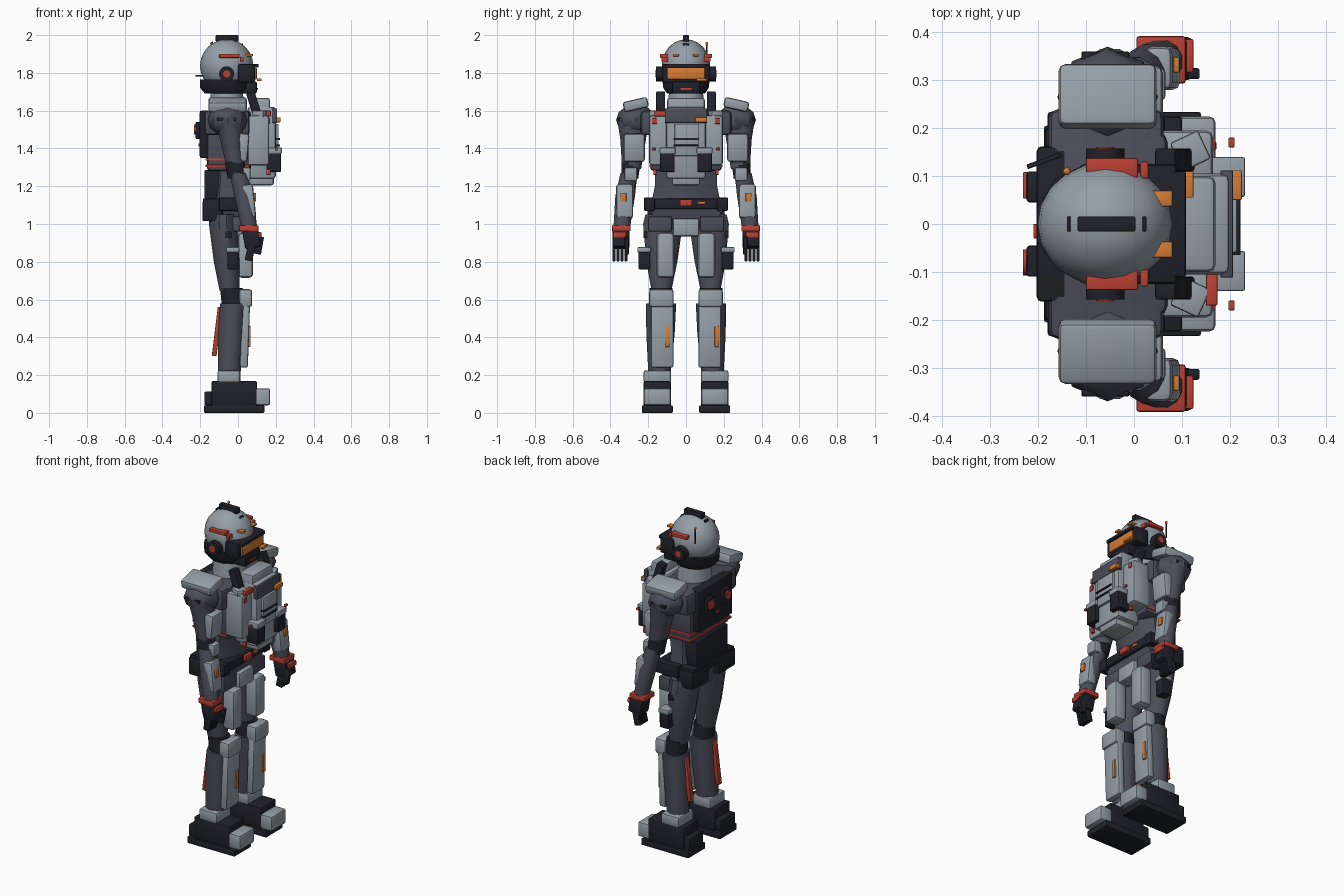
import bpy, bmesh, math
from mathutils import Matrix, Vector

if "Cube" in bpy.data.objects:
    bpy.data.objects.remove(bpy.data.objects["Cube"])


def material(name, rgb):
    m = bpy.data.materials.new(name)
    m.use_nodes = True
    m.diffuse_color = (*rgb, 1)
    m.node_tree.nodes["Principled BSDF"].inputs["Base Color"].default_value = (*rgb, 1)
    return m


LIGHT = material("light_grey", (0.30, 0.35, 0.39))
GREY = material("slate_grey", (0.072, 0.075, 0.1))
DARK = material("near_black", (0.015, 0.016, 0.023))
RED = material("red", (0.50, 0.052, 0.033))
ORANGE = material("orange", (0.66, 0.20, 0.035))


def finish(bm, name, mat, pair):
    """Make the object, or a left and a right copy of it."""
    bmesh.ops.recalc_face_normals(bm, faces=bm.faces)
    for f in bm.faces:
        f.smooth = True
    for e in bm.edges:
        e.smooth = e.calc_face_angle(0) < math.radians(35)
    for prefix in (("left_", "right_") if pair else ("",)):
        if prefix == "right_":
            bm.transform(Matrix.Scale(-1, 4, (0, 1, 0)))
            bmesh.ops.reverse_faces(bm, faces=bm.faces)
        mesh = bpy.data.meshes.new(prefix + name)
        bm.to_mesh(mesh)
        mesh.materials.append(mat)
        bpy.context.collection.objects.link(bpy.data.objects.new(prefix + name, mesh))
    bm.free()


def box(name, mat, x, y, z, pair=False, bevel=0.006, turn=0, axis="Y"):
    """Bevelled box from x, y and z ranges, turned about its own centre."""
    bm = bmesh.new()
    size = [b - a for a, b in (x, y, z)]
    mid = Vector([(a + b) / 2 for a, b in (x, y, z)])
    bmesh.ops.create_cube(bm, size=1, matrix=Matrix.Diagonal((*size, 1)))
    width = min(bevel, min(size) * 0.25)
    bmesh.ops.bevel(bm, geom=bm.edges[:], offset=width, segments=2, profile=0.5, affect="EDGES")
    bm.transform(Matrix.Translation(mid) @ Matrix.Rotation(math.radians(turn), 4, axis))
    finish(bm, name, mat, pair)


def loft(name, mat, rings, sides=12, pair=False):
    """Closed tube through rings of (z, x, y, half depth, half width)."""
    bm = bmesh.new()
    grow = 1 / math.cos(math.pi / sides)
    loops = []
    for z, x, y, rx, ry in rings:
        angles = [(i + 0.5) * math.tau / sides for i in range(sides)]
        loops.append([bm.verts.new((x + rx * grow * math.cos(a), y + ry * grow * math.sin(a), z))
                      for a in angles])
    for low, high in zip(loops, loops[1:]):
        for i in range(sides):
            j = (i + 1) % sides
            bm.faces.new((low[i], low[j], high[j], high[i]))
    bm.faces.new(loops[0])
    bm.faces.new(loops[-1])
    finish(bm, name, mat, pair)


def ball(name, mat, centre, radii, u=20, v=12, pair=False):
    bm = bmesh.new()
    bmesh.ops.create_uvsphere(bm, u_segments=u, v_segments=v, radius=1)
    bm.transform(Matrix.Translation(centre) @ Matrix.Diagonal((*radii, 1)))
    finish(bm, name, mat, pair)


def disc(name, mat, centre, radius, depth, axis, pair=False):
    bm = bmesh.new()
    bmesh.ops.create_cone(bm, cap_ends=True, segments=16, radius1=radius, radius2=radius, depth=depth)
    bm.transform(Matrix.Translation(centre) @ Matrix.Rotation(math.pi / 2, 4, axis))
    finish(bm, name, mat, pair)


# Boots
box("boot_sole", DARK, (-.18, .14), (.07, .234), (0, .04), True)
box("boot_body", DARK, (-.14, .10), (.08, .224), (.035, .168), True)
box("boot_heel", DARK, (-.178, -.12), (.085, .22), (.04, .112), True)
box("toe_cap", LIGHT, (.09, .17), (.08, .224), (.04, .13), True, .012)
box("ankle_cuff", LIGHT, (-.108, .012), (.08, .224), (.16, .225), True, .01)

# Lower legs
loft("shin", GREY, [(.22, -.045, .14, .06, .06), (.42, -.035, .135, .07, .075),
                    (.58, -.025, .132, .07, .08)], pair=True)
box("shin_plate", LIGHT, (.015, .058), (.065, .185), (.24, .575), True, .015, 2)
for side, y in (("left", .163), ("right", -.098)):
    box(side + "_shin_strip", ORANGE, (.05, .066), (y - .011, y + .011), (.35, .46), bevel=.002)
box("calf_strip", RED, (-.123, -.098), (.12, .15), (.3, .56), True, .004, 7)
loft("knee_joint", DARK, [(.56, -.025, .132, .06, .066), (.66, -.035, .132, .06, .06)], pair=True)
box("knee_pad", LIGHT, (.005, .075), (.065, .195), (.56, .655), True, .015)

# Thighs
loft("thigh", GREY, [(.645, -.045, .13, .052, .052), (.8, -.06, .128, .068, .082),
                     (1.0, -.08, .122, .074, .105), (1.05, -.08, .115, .07, .1)], pair=True)
box("thigh_plate", LIGHT, (0, .08), (.062, .155), (.715, .955), True, .02)
box("thigh_pouch", DARK, (-.055, .002), (.19, .252), (.76, .865), True)
box("thigh_pouch_flap", LIGHT, (-.062, .008), (.185, .258), (.85, .878), True)
box("thigh_clip", DARK, (-.07, -.035), (.19, .225), (.925, .96), True, .003)

# Pelvis and belt
loft("pelvis", GREY, [(.97, -.06, 0, .08, .15), (1.09, -.06, 0, .105, .195)], 4)
box("crotch_plate", LIGHT, (-.02, .06), (-.07, .07), (.935, 1.03), bevel=.012)
box("hip_plate", GREY, (-.03, .045), (.075, .2), (.96, 1.04), True)
box("belt", DARK, (-.185, .06), (-.2, .2), (1.08, 1.135))
box("belt_side_pouch", DARK, (-.1, .065), (.165, .222), (1.07, 1.14), True)
box("belt_back_pouch", DARK, (-.188, -.08), (.05, .205), (1.015, 1.12), True)
box("belt_buckle", RED, (.055, .078), (-.032, .032), (1.095, 1.13), bevel=.003)
box("belt_tag", ORANGE, (.058, .068), (.062, .1), (1.104, 1.12), bevel=.002)

# Torso
loft("abdomen", GREY, [(1.1, -.06, 0, .1, .185), (1.2, -.055, 0, .095, .165),
                       (1.34, -.045, 0, .11, .165)], 8)
box("lower_back_plate", DARK, (-.178, -.08), (-.15, .15), (1.13, 1.285))
box("torso", GREY, (-.165, .07), (-.19, .19), (1.28, 1.6), bevel=.02)
box("shoulder_yoke", GREY, (-.178, .062), (-.24, .24), (1.47, 1.6), bevel=.02)
for i, z in enumerate((1.302, 1.335)):
    box("waist_stripe_%d" % (i + 1), RED, (-.172, .06 - i * .04), (-.194, .194), (z, z + .012), bevel=.002)
box("chest_side", LIGHT, (.05, .165), (.085, .195), (1.31, 1.575), True, .015)
box("chest_wing", LIGHT, (.085, .15), (.12, .185), (1.56, 1.6), True, .006, 25, "Z")
box("chest_core", LIGHT, (.05, .2), (-.105, .105), (1.24, 1.62), bevel=.015)
box("chest_collar", LIGHT, (.075, .17), (-.1, .1), (1.56, 1.668), bevel=.015)
box("chest_upper_panel", GREY, (.18, .207), (-.112, .112), (1.535, 1.612), bevel=.004)
box("chest_ridge", LIGHT, (.18, .215), (-.06, .07), (1.36, 1.53), bevel=.005)
box("belly_plate", LIGHT, (.06, .19), (-.075, .075), (1.205, 1.3), bevel=.012)
for i, z in enumerate((1.41, 1.445)):
    box("chest_vent_%d" % (i + 1), DARK, (.2, .222), (-.065, .065), (z, z + .01), bevel=.002)
box("chest_badge", ORANGE, (.2, .225), (.05, .112), (1.538, 1.565), bevel=.003)
box("chest_tab", RED, (.15, .174), (-.17, -.1), (1.57, 1.6), bevel=.003)
box("chest_side_light", RED, (.15, .17), (.153, .18), (1.53, 1.56), True, .003)
box("chest_hook", RED, (.15, .172), (.155, .172), (1.26, 1.29), True, .003)
box("chest_pouch", DARK, (.15, .228), (.06, .137), (1.275, 1.38), True)
box("chest_pouch_flap", LIGHT, (.15, .232), (.056, .14), (1.372, 1.405), True)
box("pouch_light", RED, (.197, .21), (.16, .18), (1.39, 1.404), True, .002)
box("harness_strap", DARK, (.062, .108), (.11, .158), (1.565, 1.7), True, .006, -18)

# Backpack
box("backpack", DARK, (-.203, -.13), (-.162, .162), (1.35, 1.6), bevel=.01)
box("backpack_port", DARK, (-.224, -.19), (.045, .11), (1.45, 1.54), True)
disc("backpack_dial", RED, (-.222, -.08, 1.5), .027, .02, "Y")
box("backpack_switch", RED, (-.232, -.21), (.053, .108), (1.475, 1.525), bevel=.003)
box("backpack_tag", RED, (-.21, -.19), (-.03, .0), (1.41, 1.425), bevel=.002)

# Shoulders and arms
ball("shoulder_joint", GREY, (-.055, .265, 1.55), (.105, .105, .085), 8, 6, True)
box("shoulder_pad", LIGHT, (-.157, .047), (.2, .332), (1.605, 1.66), True, .015, -13, "X")
box("shoulder_trim", DARK, (-.11, -.01), (.325, .36), (1.545, 1.565), True, .004)
loft("upper_arm", GREY, [(1.29, -.01, .288, .048, .05), (1.45, -.035, .28, .06, .068),
                         (1.56, -.05, .28, .076, .085)], pair=True)
box("upper_arm_plate", LIGHT, (-.01, .055), (.218, .33), (1.33, 1.48), True, .015, 5)
loft("elbow", DARK, [(1.24, -.005, .298, .05, .045), (1.33, -.018, .29, .052, .05)], pair=True)
box("elbow_pad", LIGHT, (0, .066), (.258, .325), (1.228, 1.3), True, .01)
loft("forearm", GREY, [(.98, .06, .34, .042, .044), (1.15, .03, .322, .05, .052),
                       (1.27, 0, .302, .045, .045)], pair=True)
box("forearm_plate", LIGHT, (.03, .088), (.28, .37), (1.03, 1.21), True, .015, -6)
box("forearm_light", ORANGE, (.075, .095), (.316, .348), (1.118, 1.165), True, .003)

# Hands
box("wrist_band", RED, (.005, .108), (.293, .392), (.962, .993), True)
box("palm", DARK, (.03, .115), (.3, .39), (.872, .97), True, .01, -10)
box("knuckle_plate", RED, (.1, .124), (.316, .386), (.928, .958), True, .004)
for i in range(4):
    y = .31 + i * .021
    box("finger_%d" % (i + 1), DARK, (.045, .085), (y, y + .016), (.805, .9), True, .004, 12)
box("thumb", DARK, (.09, .13), (.302, .325), (.84, .935), True, .005, 10)

# Helmet
loft("neck", LIGHT, [(1.58, -.055, 0, .095, .1), (1.7, -.06, 0, .085, .09)], 16)
ball("helmet", LIGHT, (-.06, 0, 1.838), (.141, .128, .14))
loft("helmet_jaw", DARK, [(1.69, -.065, 0, .11, .1), (1.72, -.065, 0, .135, .12),
                          (1.765, -.065, 0, .137, .126)], 12)
box("helmet_crest", DARK, (-.118, .003), (-.016, .016), (1.965, 2.0), bevel=.004)
box("crest_clip_front", DARK, (.018, .026), (-.016, .016), (1.93, 1.955), bevel=.002)
box("crest_clip_back", DARK, (-.14, -.132), (-.016, .016), (1.945, 1.965), bevel=.002)
disc("ear_cup", DARK, (-.06, .135, 1.795), .04, .045, "X", True)
disc("ear_light", RED, (-.06, .155, 1.795), .019, .012, "X", True)
box("temple_bar", RED, (-.1, .008), (.095, .138), (1.88, 1.9), True, .004)
box("temple_light", RED, (.013, .03), (.095, .13), (1.86, 1.885), True, .003)
box("visor_frame", DARK, (.0, .09), (-.125, .125), (1.75, 1.848), bevel=.01)
box("visor", ORANGE, (.07, .1), (-.1, .1), (1.765, 1.827), bevel=.006)
box("visor_brow", DARK, (.04, .108), (-.11, .11), (1.828, 1.848), bevel=.004)
box("visor_lamp", ORANGE, (.1, .124), (.055, .11), (1.756, 1.77), bevel=.002)
box("mouthpiece", DARK, (.02, .1), (-.075, .075), (1.69, 1.755), bevel=.01)
box("mouth_light", RED, (.09, .105), (-.03, .03), (1.71, 1.72), bevel=.002)
box("head_lamp", ORANGE, (.03, .08), (.037, .07), (1.888, 1.9), True, .003)

# Antennas
loft("antenna", DARK, [(1.86, -.14, .11, .004, .004), (1.95, -.14, .11, .004, .004)], 8)
ball("antenna_tip", ORANGE, (-.14, .11, 1.955), (.008, .008, .008), 10, 6)
box("rear_aerial", DARK, (-.225, -.15), (.127, .137), (1.78, 1.79), bevel=.002, turn=20, axis="Z")
